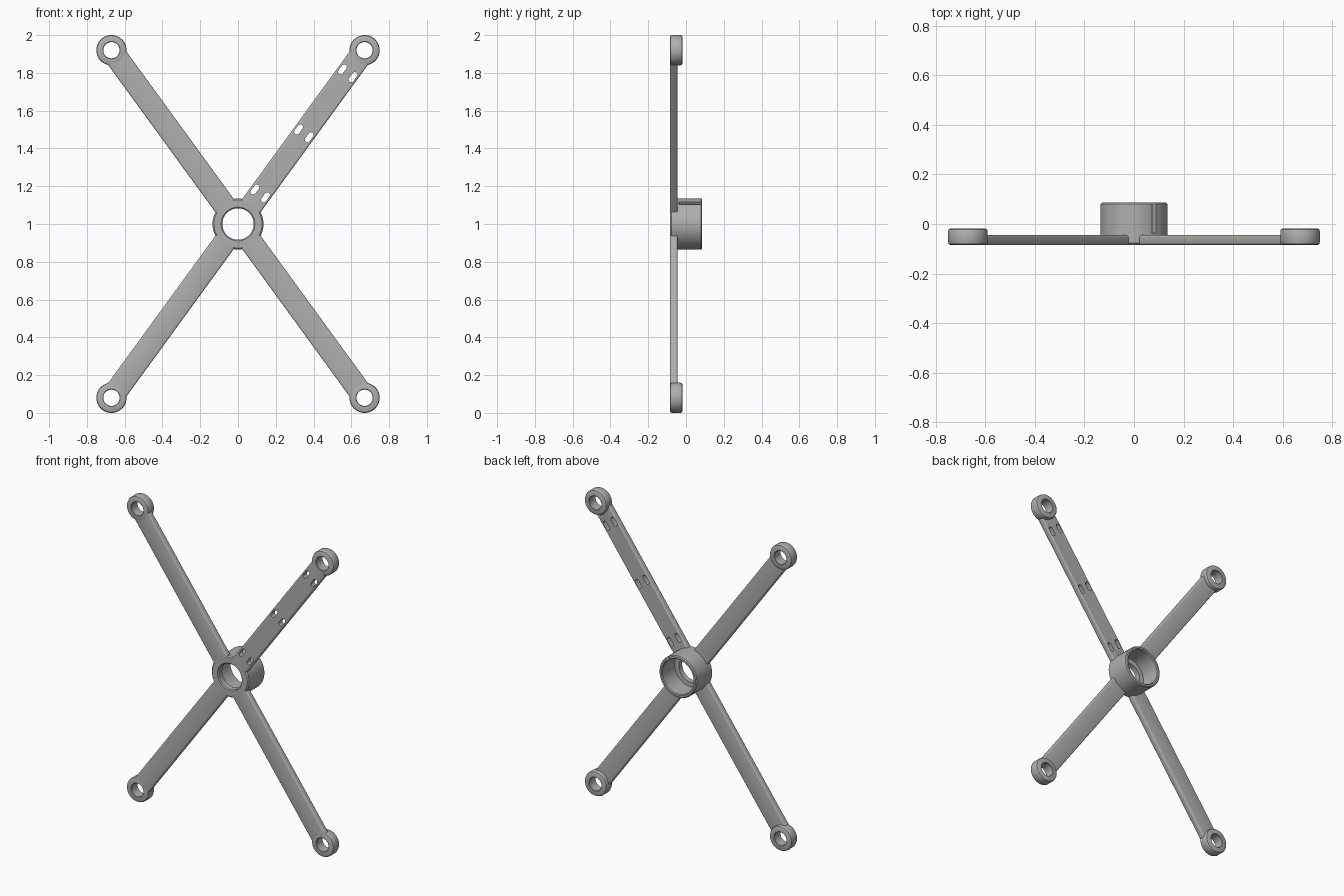
import bpy, bmesh, math
from mathutils import Matrix, Vector

if "Cube" in bpy.data.objects:
    bpy.data.objects.remove(bpy.data.objects["Cube"])

GREY = (0.43, 0.43, 0.43, 1)
grey = bpy.data.materials.new("plain grey")
grey.use_nodes = True
grey.diffuse_color = GREY
grey.node_tree.nodes["Principled BSDF"].inputs["Base Color"].default_value = GREY

FRONT, ARM_BACK, BOSS_BACK, HUB_BACK = -0.085, -0.045, -0.018, 0.086
BOSS_X, BOSS_Z = 0.67, 0.92
REACH = math.hypot(BOSS_X, BOSS_Z)
ANGLE = math.atan2(BOSS_Z, BOSS_X)
HUB = Vector((0, 0, 1))


def make(name, bm, matrix):
    bmesh.ops.recalc_face_normals(bm, faces=bm.faces)
    bm.transform(matrix)
    mesh = bpy.data.meshes.new(name)
    bm.to_mesh(mesh)
    bm.free()
    mesh.materials.append(grey)
    obj = bpy.data.objects.new(name, mesh)
    bpy.context.collection.objects.link(obj)
    return obj


def activate(obj):
    bpy.ops.object.select_all(action="DESELECT")
    obj.select_set(True)
    bpy.context.view_layer.objects.active = obj


def lathe(name, profile, centre, steps=64):
    """Revolve a closed (radius, y) profile about the y axis."""
    bm = bmesh.new()
    rings = []
    for i in range(steps):
        a = math.tau * i / steps
        rings.append([bm.verts.new((r * math.cos(a), y, r * math.sin(a)))
                      for r, y in profile])
    for i in range(steps):
        a, b = rings[i], rings[(i + 1) % steps]
        for j in range(len(profile)):
            k = (j + 1) % len(profile)
            bm.faces.new((a[j], a[k], b[k], b[j]))
    return make(name, bm, Matrix.Translation(centre))


def block(name, x0, x1, y0, y1, half, matrix, bevel=0):
    """Box running along local x, with optional rounded long edges."""
    bm = bmesh.new()
    bmesh.ops.create_cube(bm, size=1)
    bmesh.ops.scale(bm, vec=(x1 - x0, y1 - y0, 2 * half), verts=bm.verts)
    bmesh.ops.translate(bm, vec=((x0 + x1) / 2, (y0 + y1) / 2, 0), verts=bm.verts)
    if bevel:
        edges = [e for e in bm.edges
                 if abs(e.verts[0].co.x - e.verts[1].co.x) > 0.1]
        bmesh.ops.bevel(bm, geom=edges, offset=bevel, segments=3,
                        profile=0.5, affect="EDGES")
    return make(name, bm, matrix)


def slot_cutter(along, across, matrix, half_len=0.03, radius=0.014):
    """Round-ended prism passing through an arm."""
    bm = bmesh.new()
    outline = []
    for i in range(18):
        a = math.pi * (i if i < 9 else i - 1) / 8 - math.pi / 2
        shift = (half_len - radius) * (1 if i < 9 else -1)
        outline.append(bm.verts.new((along + shift + radius * math.cos(a),
                                     FRONT - 0.05, across + radius * math.sin(a))))
    face = bm.faces.new(outline)
    out = bmesh.ops.extrude_face_region(bm, geom=[face])
    moved = [v for v in out["geom"] if isinstance(v, bmesh.types.BMVert)]
    bmesh.ops.translate(bm, vec=(0, 0.14, 0), verts=moved)
    return make("slot_cutter", bm, matrix)


def cut(obj, cutter):
    cutter.hide_render = True
    activate(obj)
    mod = obj.modifiers.new("cut", "BOOLEAN")
    mod.operation, mod.solver, mod.object = "DIFFERENCE", "EXACT", cutter
    bpy.ops.object.modifier_apply(modifier=mod.name)
    bpy.data.objects.remove(cutter)


def arm_matrix(sx, sz):
    angle = math.atan2(sz * math.sin(ANGLE), sx * math.cos(ANGLE))
    return Matrix.Translation(HUB) @ Matrix.Rotation(-angle, 4, "Y")


parts = []

# Central hub: front lip, wider bore open at the back
hub = lathe("hub", [(0.089, FRONT), (0.127, FRONT), (0.135, FRONT + 0.008),
                    (0.135, HUB_BACK - 0.006), (0.129, HUB_BACK),
                    (0.118, HUB_BACK), (0.113, HUB_BACK - 0.005),
                    (0.113, ARM_BACK), (0.083, ARM_BACK),
                    (0.083, FRONT + 0.006)], HUB, 80)
parts.append(hub)

# Cable slit in the hub wall, in line with the slotted arm
cut(hub, block("slit_cutter", 0.095, 0.16, ARM_BACK + 0.008, HUB_BACK + 0.05,
               0.011, arm_matrix(1, 1)))

# Four arms with a ring at each end
for sx, side in ((1, "left"), (-1, "right")):
    for sz, level in ((1, "upper"), (-1, "lower")):
        m = arm_matrix(sx, sz)
        arm = block(f"{level}_{side}_arm", 0.1, REACH - 0.053, FRONT, ARM_BACK,
                    0.06, m, bevel=0.009)
        parts.append(arm)
        # Paired cable tie slots on one arm
        if sx == sz == 1:
            for along in (0.2, 0.593, 0.987):
                for across in (-0.035, 0.035):
                    cut(arm, slot_cutter(along, across, m))
        # End ring with rounded rims
        parts.append(lathe(f"{level}_{side}_ring", [
            (0.046, FRONT), (0.069, FRONT), (0.077, FRONT + 0.004),
            (0.08, FRONT + 0.011), (0.08, BOSS_BACK - 0.011),
            (0.077, BOSS_BACK - 0.004), (0.069, BOSS_BACK),
            (0.046, BOSS_BACK), (0.043, BOSS_BACK - 0.003),
            (0.043, FRONT + 0.003)],
            HUB + Vector((sx * BOSS_X, 0, sz * BOSS_Z)), 48))

# Smooth shading with crisp edges
for obj in parts:
    activate(obj)
    bpy.ops.object.shade_smooth_by_angle(angle=math.radians(32))
